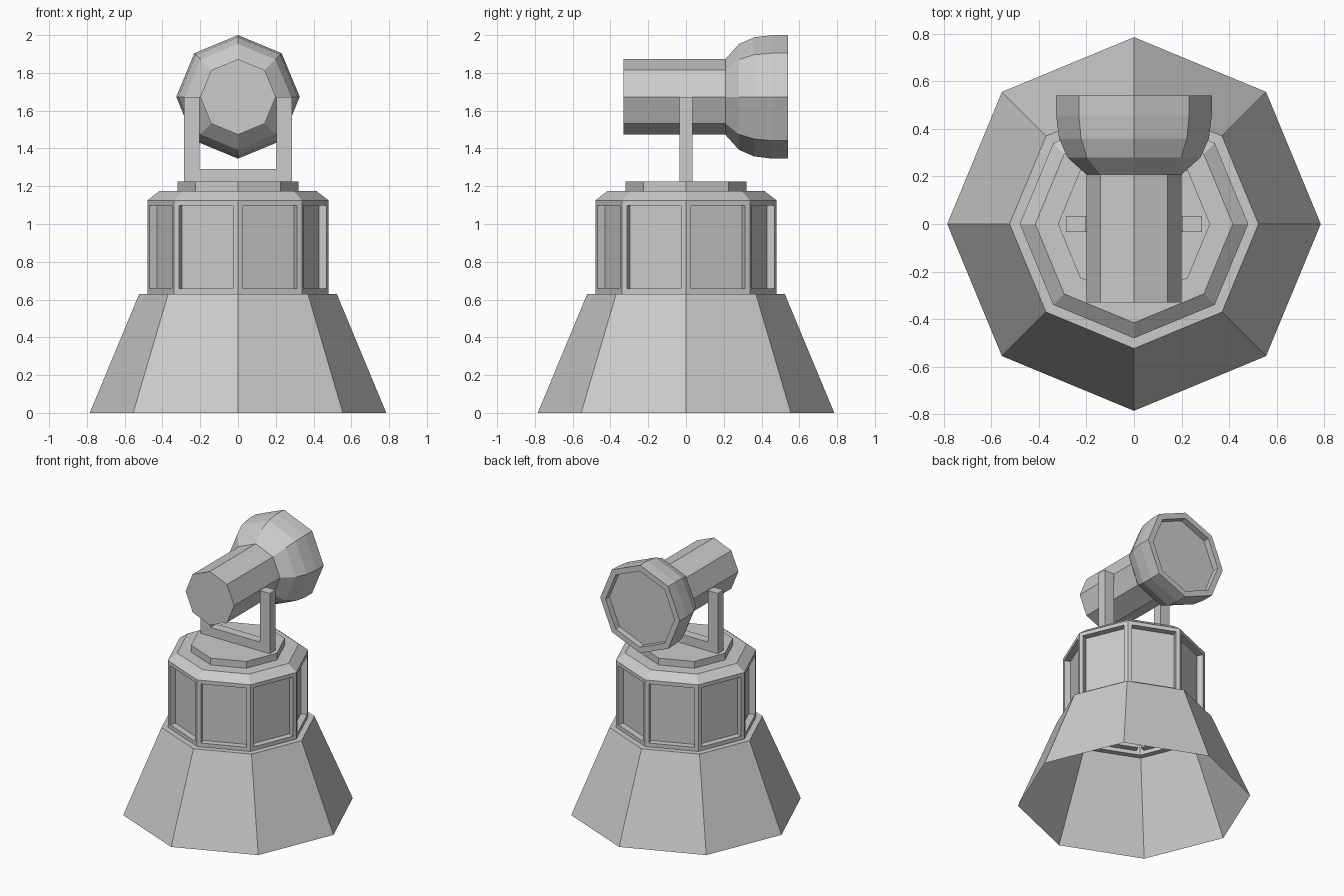
import bpy, bmesh
from math import cos, sin, pi
from mathutils import Matrix

if "Cube" in bpy.data.objects:
    bpy.data.objects.remove(bpy.data.objects["Cube"])

SIDES = 8


def add_object(name, bm):
    bmesh.ops.recalc_face_normals(bm, faces=bm.faces[:])
    mesh = bpy.data.meshes.new(name)
    bm.to_mesh(mesh)
    bm.free()
    obj = bpy.data.objects.new(name, mesh)
    bpy.context.collection.objects.link(obj)
    return obj


def lathe(profile, cap_start=False, cap_end=False):
    """Turn (radius, height) points into an eight-sided shell around z."""
    bm = bmesh.new()
    rings = [[bm.verts.new((r * cos(2 * pi * i / SIDES), r * sin(2 * pi * i / SIDES), z))
              for i in range(SIDES)] for r, z in profile]
    bands = []
    for a, b in zip(rings, rings[1:]):
        bands.append([bm.faces.new((a[i], a[(i + 1) % SIDES], b[(i + 1) % SIDES], b[i]))
                      for i in range(SIDES)])
    if cap_start:
        bm.faces.new(rings[0][::-1])
    if cap_end:
        bm.faces.new(rings[-1])
    bm.normal_update()
    return bm, bands


# Flared base, open underneath, stepping into the panelled drum
bm, bands = lathe([(0.785, 0), (0.523, 0.63), (0.48, 0.63), (0.48, 1.125), (0.415, 1.175)],
                  cap_end=True)
drum = bands[2]
bmesh.ops.inset_individual(bm, faces=drum, thickness=0.04)
# Recess the panels straight inwards
normals = {f: f.normal.copy() for f in drum}
for f in drum:
    n = normals[f]
    new = bmesh.ops.extrude_discrete_faces(bm, faces=[f])["faces"][0]
    for v in new.verts:
        v.co -= n * 0.045
add_object("base_and_drum", bm)

# Turntable disc
bm, _ = lathe([(0.32, 1.172), (0.32, 1.225)], True, True)
add_object("turntable", bm)

# U-shaped yoke, extruded from its front outline
outline = [(-0.285, 1.22), (0.285, 1.22), (0.285, 1.673), (0.204, 1.673),
           (0.204, 1.29), (-0.204, 1.29), (-0.204, 1.673), (-0.285, 1.673)]
bm = bmesh.new()
face = bm.faces.new([bm.verts.new((x, -0.034, z)) for x, z in outline])
ext = bmesh.ops.extrude_face_region(bm, geom=[face], use_keep_orig=True)["geom"]
bmesh.ops.translate(bm, vec=(0, 0.068, 0),
                    verts=[g for g in ext if isinstance(g, bmesh.types.BMVert)])
add_object("yoke", bm)

# Lamp barrel with bell-shaped head and recessed lens, pointing along +y
bm, _ = lathe([(0.2, -0.33), (0.2, 0.208), (0.28, 0.28), (0.315, 0.36), (0.327, 0.455),
               (0.327, 0.54), (0.283, 0.54), (0.283, 0.495)], True, True)
bm.transform(Matrix.Translation((0, 0, 1.673)) @ Matrix.Rotation(-pi / 2, 4, 'X'))
add_object("lamp_barrel", bm)
